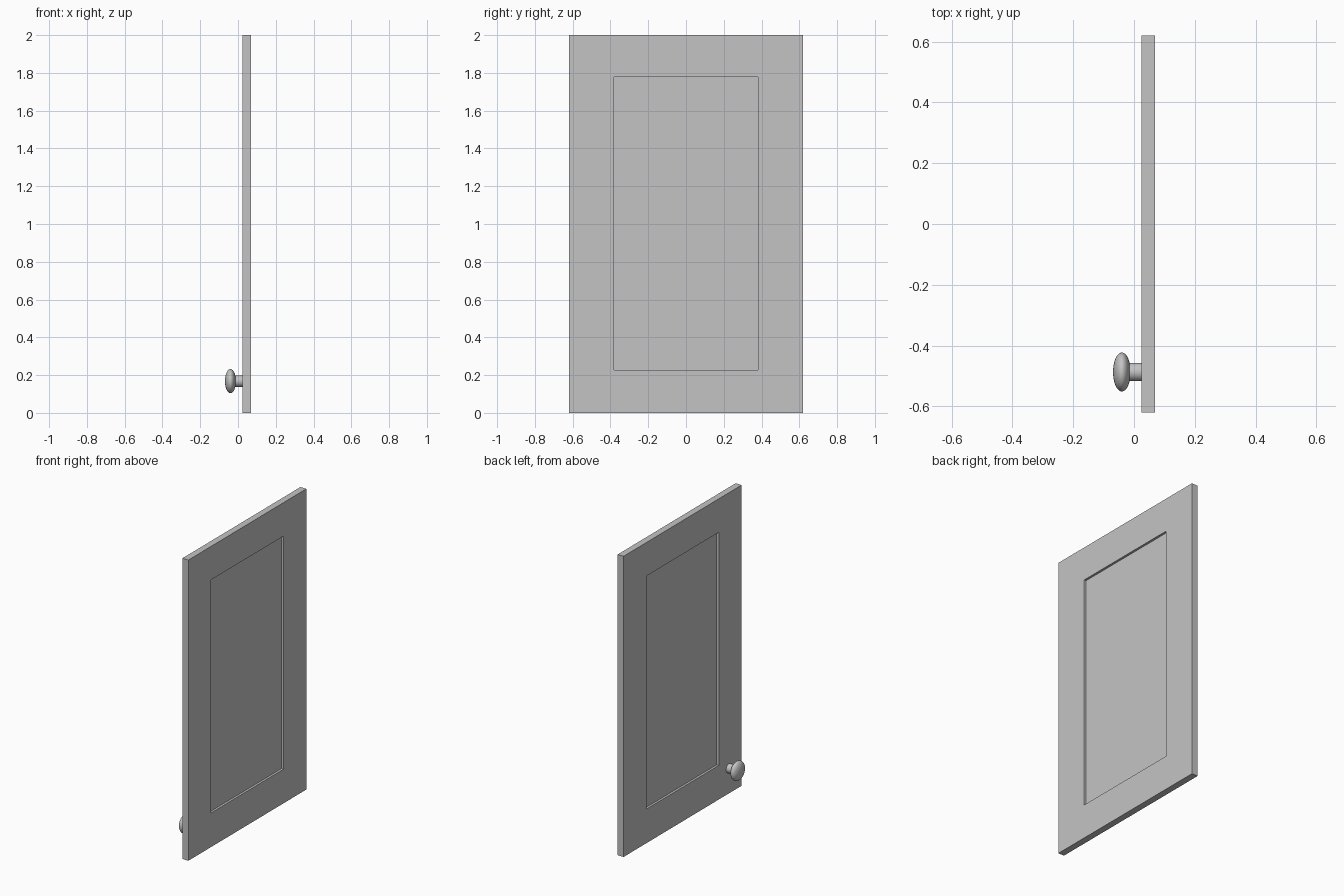
import bpy, bmesh, math
from mathutils import Matrix, Vector

cube = bpy.data.objects.get("Cube")
if cube:
    bpy.data.objects.remove(cube, do_unlink=True)

GREY = (0.55, 0.55, 0.55, 1)
mat = bpy.data.materials.new("light grey")
mat.use_nodes = True
mat.diffuse_color = GREY
mat.node_tree.nodes["Principled BSDF"].inputs["Base Color"].default_value = GREY


def add_object(name, bm):
    bmesh.ops.recalc_face_normals(bm, faces=bm.faces)
    mesh = bpy.data.meshes.new(name)
    bm.to_mesh(mesh)
    bm.free()
    mesh.materials.append(mat)
    obj = bpy.data.objects.new(name, mesh)
    bpy.context.collection.objects.link(obj)
    return obj


# Door slab with a recessed panel on both broad faces
X_IN, X_OUT, HALF_W, HEIGHT = 0.025, 0.069, 0.62, 2.0
PANEL_HALF_W, PANEL_LOW, PANEL_HIGH, DEPTH = 0.38, 0.227, 1.777, 0.015

bm = bmesh.new()
size = Matrix.Diagonal((X_OUT - X_IN, 2 * HALF_W, HEIGHT, 1))
place = Matrix.Translation(((X_IN + X_OUT) / 2, 0, HEIGHT / 2))
bmesh.ops.create_cube(bm, size=1, matrix=place @ size)
bm.normal_update()
for face in [f for f in bm.faces if abs(f.normal.x) > 0.9]:
    inward = -face.normal.copy()
    bmesh.ops.inset_individual(bm, faces=[face], thickness=0.2)
    for v in face.verts:
        v.co.y = math.copysign(PANEL_HALF_W, v.co.y)
        v.co.z = PANEL_HIGH if v.co.z > HEIGHT / 2 else PANEL_LOW
    panel = bmesh.ops.extrude_discrete_faces(bm, faces=[face])["faces"][0]
    bmesh.ops.translate(bm, verts=panel.verts, vec=inward * DEPTH)
add_object("cabinet_door", bm)

# Knob: a neck and a flattened round head, spun about the x axis
KNOB = Vector((0, -0.487, 0.168))
HEAD_X, HEAD_HALF, HEAD_R, NECK_R = -0.04, 0.029, 0.064, 0.03


def lathe(name, profile, steps=48):
    bm = bmesh.new()
    verts = [bm.verts.new(KNOB + Vector((x, 0, r))) for x, r in profile]
    edges = [bm.edges.new(pair) for pair in zip(verts, verts[1:])]
    bmesh.ops.spin(bm, geom=verts + edges, cent=KNOB, axis=(1, 0, 0),
                   angle=math.tau, steps=steps)
    bmesh.ops.remove_doubles(bm, verts=bm.verts, dist=1e-5)
    obj = add_object(name, bm)
    bpy.ops.object.select_all(action="DESELECT")
    obj.select_set(True)
    bpy.context.view_layer.objects.active = obj
    bpy.ops.object.shade_smooth_by_angle(angle=math.radians(35))


arc = [math.pi * i / 20 for i in range(21)]
lathe("knob_head", [(HEAD_X - HEAD_HALF * math.cos(a), HEAD_R * math.sin(a)) for a in arc])
lathe("knob_neck", [(HEAD_X, 0), (HEAD_X, NECK_R), (X_IN, NECK_R), (X_IN, 0)])
